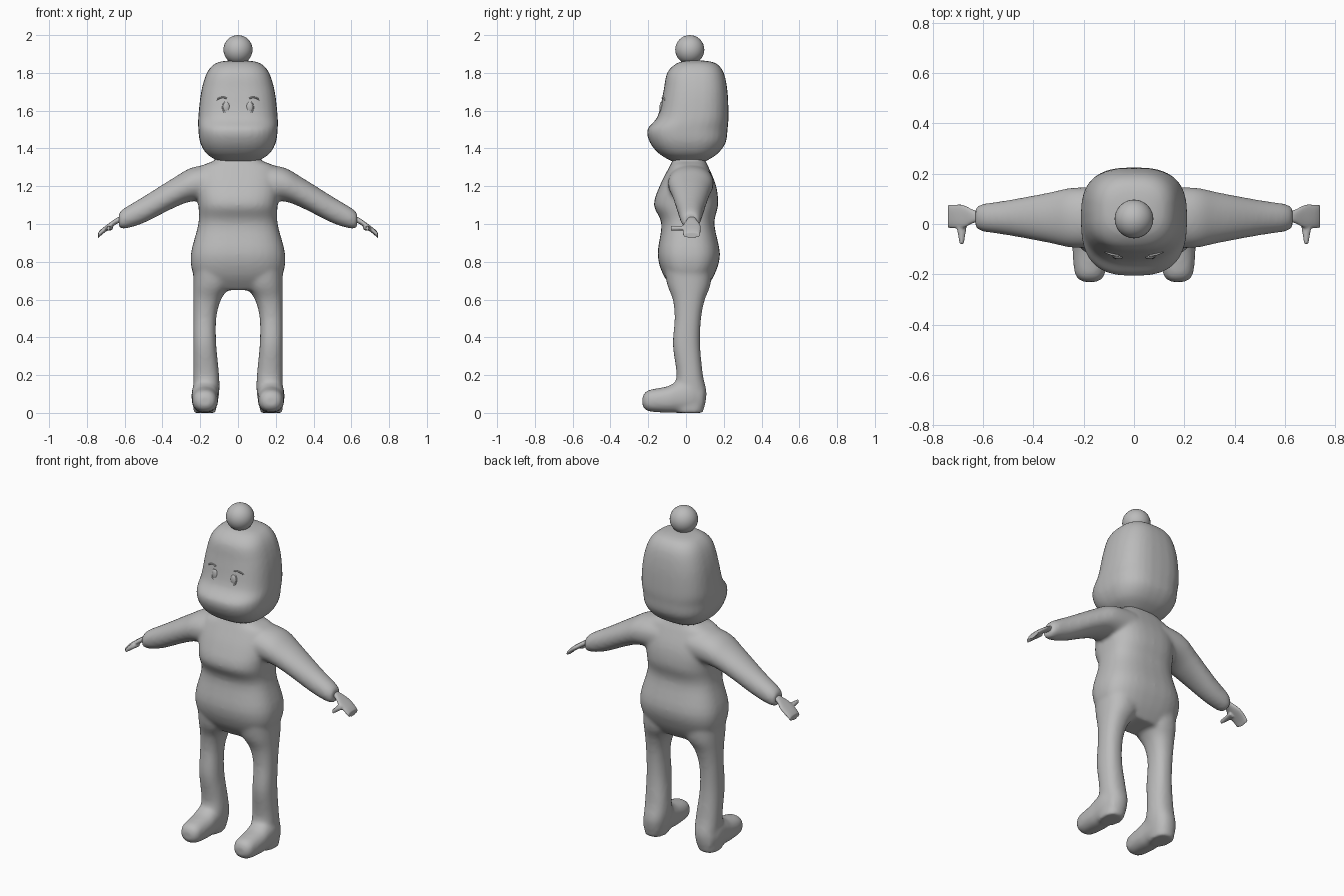
import bpy, bmesh, math
from mathutils import Vector

if "Cube" in bpy.data.objects:
    bpy.data.objects.remove(bpy.data.objects["Cube"], do_unlink=True)

grey = bpy.data.materials.new("plain grey")
grey.use_nodes = True
grey.diffuse_color = (0.5, 0.5, 0.5, 1)
grey.node_tree.nodes["Principled BSDF"].inputs["Base Color"].default_value = grey.diffuse_color

AXES = {"x": (1, 2, 0), "y": (0, 2, 1), "z": (0, 1, 2)}


def smooth_rows(rows, steps=4):
    """Run a smooth curve through a few cross-section rows."""
    rows = [Vector(row) for row in rows]
    padded = [rows[0], *rows, rows[-1]]
    result = []
    for before, start, end, after in zip(padded, padded[1:], padded[2:], padded[3:]):
        leave, arrive = (end - before) / 2, (after - start) / 2
        for step in range(steps):
            f = step / steps
            ease = f * f * (3 - 2 * f)
            result.append(start.lerp(end, ease)
                          + leave * f * (1 - f) ** 2 - arrive * f * f * (1 - f))
    return result + [rows[-1]]


def superellipse(angle, power):
    c, s = math.cos(angle), math.sin(angle)
    return (math.copysign(abs(c) ** (2 / power), c),
            math.copysign(abs(s) ** (2 / power), s))


def loft(bm, axis, rows, power=2.4, mirror=1, sides=32):
    """Closed loft; each row is (position, u min, u max, v min, v max)."""
    iu, iv, along = AXES[axis]
    rings, faces = [], []
    for position, u_min, u_max, v_min, v_max in smooth_rows(rows):
        ring = []
        for i in range(sides):
            u, v = superellipse(math.tau * i / sides, power)
            point = Vector()
            point[iu] = (u_min + u_max + u * (u_max - u_min)) / 2
            point[iv] = (v_min + v_max + v * (v_max - v_min)) / 2
            point[along] = position
            point.x *= mirror
            ring.append(bm.verts.new(point))
        rings.append(ring)
    for low, high in zip(rings, rings[1:]):
        for i in range(sides):
            j = (i + 1) % sides
            faces.append(bm.faces.new((low[i], low[j], high[j], high[i])))
    faces += [bm.faces.new(rings[0]), bm.faces.new(rings[-1])]
    bmesh.ops.recalc_face_normals(bm, faces=faces)


def add_object(name, data):
    data.materials.append(grey)
    ob = bpy.data.objects.new(name, data)
    bpy.context.collection.objects.link(ob)
    return ob


def finish(name, bm):
    mesh = bpy.data.meshes.new(name)
    bm.to_mesh(mesh)
    bm.free()
    mesh.shade_smooth()
    return add_object(name, mesh)


def fuse_parts(ob, voxel, iterations):
    """Weld overlapping lofts into one skin and soften the joins."""
    fuse = ob.modifiers.new("fuse", "REMESH")
    fuse.mode = "VOXEL"
    fuse.voxel_size = voxel
    fuse.use_smooth_shade = True
    blend = ob.modifiers.new("blend", "SMOOTH")
    blend.iterations = iterations


def add_sphere(name, centre, size):
    bm = bmesh.new()
    bmesh.ops.create_uvsphere(bm, u_segments=32, v_segments=16, radius=1)
    bmesh.ops.scale(bm, vec=size, verts=bm.verts)
    bmesh.ops.translate(bm, vec=centre, verts=bm.verts)
    finish(name, bm)


def add_tube(name, points, closed):
    curve = bpy.data.curves.new(name, "CURVE")
    curve.dimensions = "3D"
    curve.bevel_depth = 0.004
    curve.use_fill_caps = True
    line = curve.splines.new("POLY")
    line.points.add(len(points) - 1)
    for point, place in zip(line.points, points):
        point.co = (*place, 1)
    line.use_cyclic_u = closed
    add_object(name, curve)


# Torso rows: height, half width, front, back
torso = [(0.65, 0.17, -0.06, 0.1), (0.73, 0.235, -0.12, 0.15), (0.84, 0.25, -0.15, 0.18),
         (1, 0.21, -0.13, 0.15), (1.1, 0.21, -0.17, 0.17), (1.2, 0.22, -0.14, 0.16),
         (1.3, 0.2, -0.09, 0.12), (1.34, 0.12, -0.07, 0.1), (1.4, 0.1, -0.06, 0.09)]
# Arm rows: reach, half depth, middle height, half height
arm = [(0.1, 0.12, 1.22, 0.1), (0.24, 0.12, 1.21, 0.09), (0.34, 0.1, 1.165, 0.08),
       (0.5, 0.07, 1.075, 0.07), (0.6, 0.055, 1.03, 0.055), (0.63, 0.04, 1.02, 0.04)]
# Leg rows: height, inner edge, front, back
leg = [(0, 0.12, -0.05, 0.09), (0.1, 0.1, -0.07, 0.11), (0.2, 0.1, -0.05, 0.09),
       (0.36, 0.115, -0.07, 0.075), (0.5, 0.115, -0.06, 0.08), (0.6, 0.09, -0.07, 0.1),
       (0.68, 0.04, -0.1, 0.13), (0.8, 0.01, -0.12, 0.14)]
# Foot rows: position, half width, top
foot = [(0.09, 0.05, 0.14), (0.02, 0.07, 0.18), (-0.05, 0.07, 0.165),
        (-0.1, 0.07, 0.14), (-0.2, 0.06, 0.12), (-0.23, 0.03, 0.09)]

body = bmesh.new()
loft(body, "z", [(z, -w, w, front, back) for z, w, front, back in torso], 2.7)
for side in (1, -1):
    loft(body, "x", [(x, 0.025 - d, 0.025 + d, z - h, z + h) for x, d, z, h in arm], 2.1, side)
    loft(body, "z", [(z, inner, 0.237, front, back) for z, inner, front, back in leg], 2.3, side)
    loft(body, "y", [(y, 0.175 - w, 0.175 + w, 0.06 - 0.85 * w, top) for y, w, top in foot],
         2.3, side)
fuse_parts(finish("body", body), 0.01, 12)

# Head rows: height, half width, front, back
skull = [(1.33, 0.1, -0.07, 0.1), (1.37, 0.165, -0.14, 0.165), (1.43, 0.2, -0.19, 0.21),
         (1.5, 0.21, -0.205, 0.22), (1.57, 0.21, -0.15, 0.225), (1.7, 0.195, -0.12, 0.22),
         (1.8, 0.165, -0.1, 0.2), (1.85, 0.12, -0.05, 0.16), (1.865, 0.06, 0, 0.1)]
head = bmesh.new()
loft(head, "z", [(z, -w, w, front, back) for z, w, front, back in skull], 2.7)
fuse_parts(finish("head", head), 0.01, 8)

# Ball on top of the head
add_sphere("top_ball", Vector((0, 0.02, 1.923)), Vector.Fill(3, 0.077))

# Thin drooping hand: reach, half width, height; thumb: position, half width
palm = [(0.6, 0.025, 1.025), (0.635, 0.025, 1.02), (0.68, 0.047, 0.99),
        (0.72, 0.047, 0.96), (0.74, 0.045, 0.94)]
thumb = [(0.02, 0.025), (-0.04, 0.015), (-0.08, 0.008)]

for side, label in ((1, "left"), (-1, "right")):
    hand = bmesh.new()
    loft(hand, "x", [(x, 0.03 - w, 0.03 + w, z - 0.016, z + 0.016) for x, w, z in palm],
         2.4, side)
    loft(hand, "y", [(y, 0.685 - w, 0.685 + w, 0.965, 0.99) for y, w in thumb], 2.2, side)
    fuse_parts(finish(label + "_hand", hand), 0.005, 4)

    # Oval eye: low dome inside a thin rim
    centre = Vector((side * 0.062, -0.13, 1.617))
    add_sphere(label + "_eye", centre, Vector((0.018, 0.01, 0.03)))
    turns = [math.tau * i / 24 for i in range(24)]
    add_tube(label + "_eye_rim", [
        centre + Vector((0.018 * math.cos(a), -0.007 * math.sin(-a), 0.03 * math.sin(a)))
        for a in turns], True)

    # Arched eyebrow, drooping and curving back towards the temple
    add_tube(label + "_eyebrow", [
        Vector((side * (0.06 + 0.055 * f), 0.015 * f * f - 0.125,
                1.665 + 0.04 * f * (1 - f) - 0.01 * f))
        for f in (i / 8 for i in range(9))], False)
